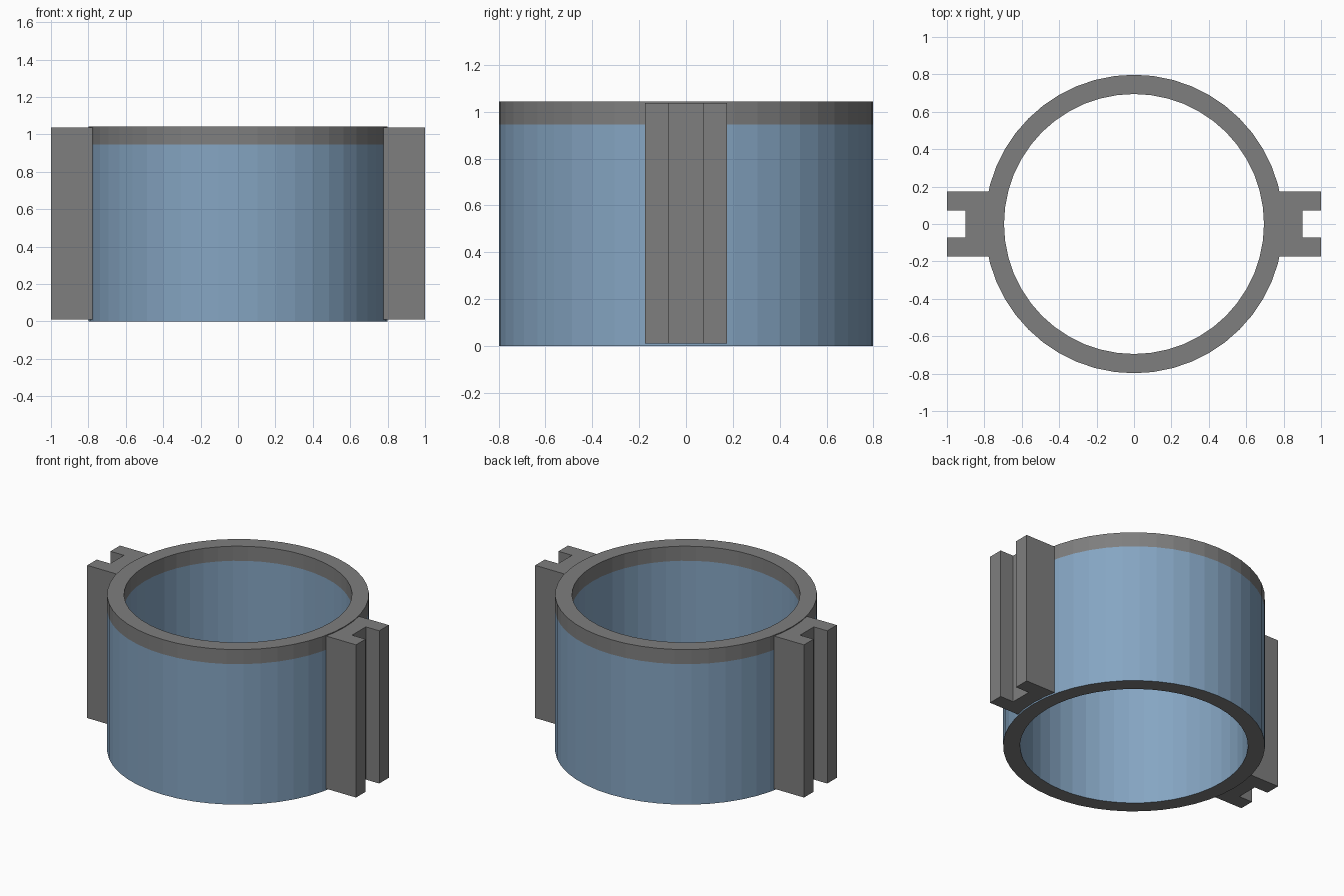
import bpy
import bmesh
from math import cos, sin, tau

old = bpy.data.objects.get("Cube")
if old:
    bpy.data.objects.remove(old, do_unlink=True)

OUTER, INNER = 0.798, 0.695
RIM_Z, TOP_Z = 0.945, 1.043
SEGMENTS = 48


def make_material(name, rgb):
    mat = bpy.data.materials.new(name)
    mat.use_nodes = True
    color = (*rgb, 1.0)
    mat.diffuse_color = color
    mat.node_tree.nodes["Principled BSDF"].inputs["Base Color"].default_value = color
    return mat


def make_object(name, bm, materials):
    bmesh.ops.recalc_face_normals(bm, faces=bm.faces)
    mesh = bpy.data.meshes.new(name)
    bm.to_mesh(mesh)
    bm.free()
    for mat in materials:
        mesh.materials.append(mat)
    obj = bpy.data.objects.new(name, mesh)
    bpy.context.collection.objects.link(obj)
    return obj


grey = make_material("mid grey", (0.21, 0.21, 0.21))
blue = make_material("steel blue", (0.235, 0.376, 0.54))

# Open tube: a closed wall profile swept around z, blue walls below the rim
profile = [(OUTER, 0), (OUTER, RIM_Z), (OUTER, TOP_Z),
           (INNER, TOP_Z), (INNER, RIM_Z), (INNER, 0)]
bm = bmesh.new()
rings = []
for i in range(SEGMENTS):
    a = tau * i / SEGMENTS
    rings.append([bm.verts.new((r * cos(a), r * sin(a), z)) for r, z in profile])
for i, ring in enumerate(rings):
    following = rings[(i + 1) % SEGMENTS]
    for j in range(len(profile)):
        k = (j + 1) % len(profile)
        face = bm.faces.new((ring[j], following[j], following[k], ring[k]))
        height = face.calc_center_median().z
        face.material_index = 1 if 0.01 < height < RIM_Z else 0
make_object("ring_tube", bm, [grey, blue])

# Grooved side brackets: a channel outline extruded upward, one per side
outline = [(0.74, -0.174), (1.0, -0.174), (1.0, -0.073), (0.9, -0.073),
           (0.9, 0.073), (1.0, 0.073), (1.0, 0.174), (0.74, 0.174)]
for name, side in (("left_bracket", 1), ("right_bracket", -1)):
    bm = bmesh.new()
    base = bm.faces.new([bm.verts.new((side * x, y, 0.01)) for x, y in outline])
    grown = bmesh.ops.extrude_face_region(bm, geom=[base], use_keep_orig=True)
    top = [v for v in grown["geom"] if isinstance(v, bmesh.types.BMVert)]
    bmesh.ops.translate(bm, verts=top, vec=(0, 0, 1.027))
    make_object(name, bm, [grey])
